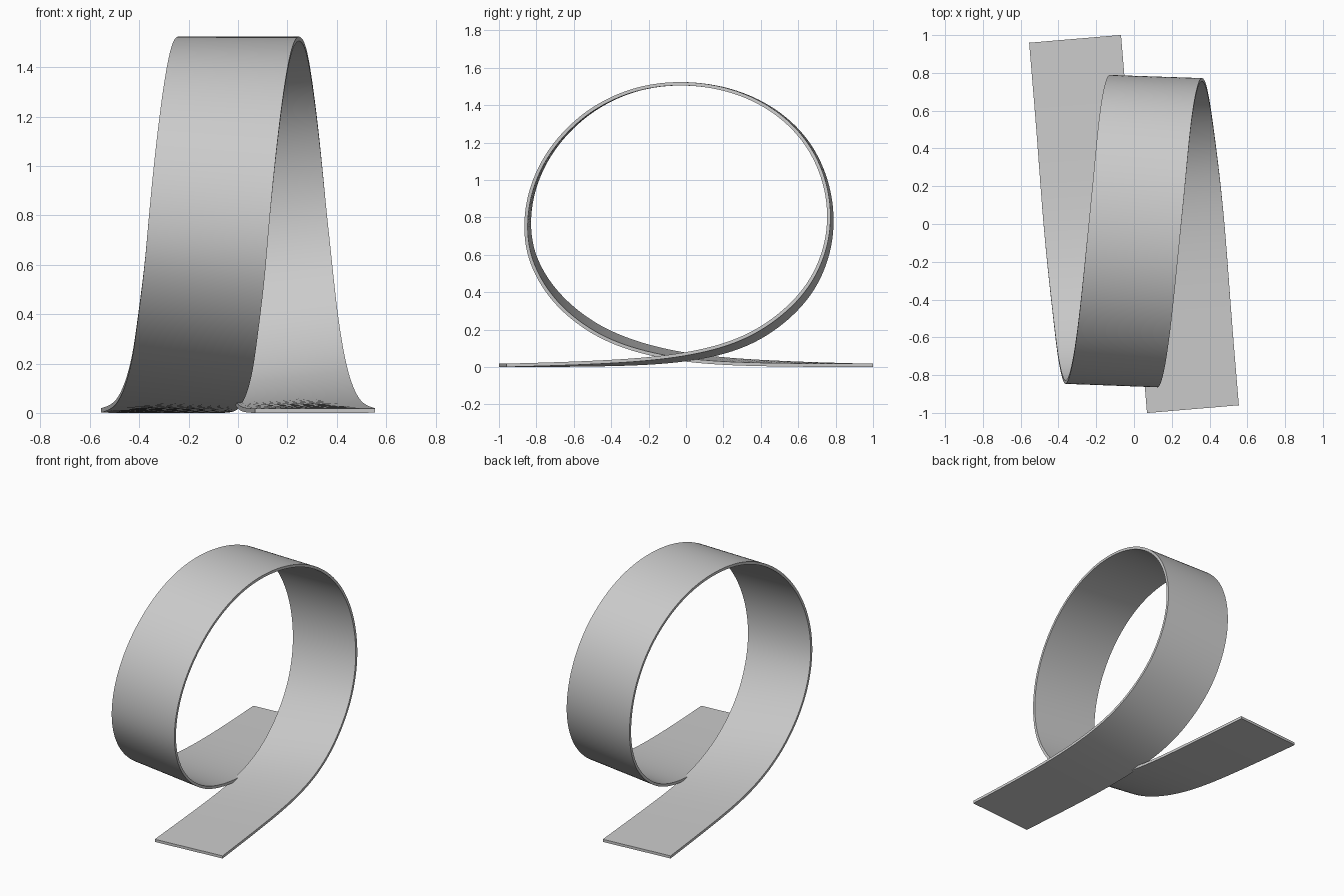
import bpy, bmesh
from mathutils import Vector

if "Cube" in bpy.data.objects:
    bpy.data.objects.remove(bpy.data.objects["Cube"])

# Centre line of the band: x, y, z, and normal lean of its cross-section
PATH = [
    (.312, -.98, .010, 0), (.272, -.5, .019, .006), (.235, 0, .052, .015),
    (.203, .3, .130, .020), (.178, .5, .250, .020), (.155, .66, .415, .017),
    (.135, .75, .61, .012), (.115, .775, .80, .008), (.096, .745, 1.0, .006),
    (.074, .65, 1.2, .005), (.052, .485, 1.365, .003), (.030, .25, 1.48, .001),
    (0, -.05, 1.52, 0), (-.025, -.3, 1.478, -.001), (-.050, -.53, 1.36, -.003),
    (-.077, -.72, 1.165, -.005), (-.100, -.82, .96, -.007), (-.120, -.85, .75, -.009),
    (-.135, -.82, .575, -.013), (-.160, -.70, .375, -.019), (-.183, -.5, .21, -.021),
    (-.205, -.3, .12, -.020), (-.235, 0, .05, -.015), (-.272, .5, .019, -.006),
    (-.312, .98, .010, 0),
]
HALF_W, HALF_T, STEPS = .244, .009, 10


def smooth_path(pts, steps):
    """Chord-length cubic spline through the points."""
    P = [Vector(p) for p in pts]
    n = len(P)
    d = [(P[i + 1] - P[i]).length for i in range(n - 1)]
    s = [(P[i + 1] - P[i]) / d[i] for i in range(n - 1)]
    m = [s[0]] + [(s[i - 1] * d[i] + s[i] * d[i - 1]) / (d[i - 1] + d[i])
                  for i in range(1, n - 1)] + [s[-1]]
    out = []
    for i in range(n - 1):
        for k in range(steps):
            t = k / steps
            a, b = 2*t**3 - 3*t**2 + 1, t**3 - 2*t**2 + t
            out.append(P[i]*a + m[i]*(b*d[i]) + P[i+1]*(1 - a) + m[i+1]*((t**3 - t**2)*d[i]))
    out.append(P[-1])
    # soften small bumps
    for _ in range(25):
        out = [out[0]] + [(out[i-1] + out[i]*2 + out[i+1]) / 4
                          for i in range(1, len(out) - 1)] + [out[-1]]
    return out


# Sweep a thin rectangle along the path
pts = smooth_path(PATH, STEPS)
bm = bmesh.new()
rings = []
for i, p in enumerate(pts):
    c = p.to_3d()
    T = (pts[min(i + 1, len(pts) - 1)].to_3d() - pts[max(i - 1, 0)].to_3d()).normalized()
    X = Vector((1, 0, 0))
    W = (X - T * X.dot(T)).normalized()
    N = T.cross(W)                       # points out of the loop
    side = W * HALF_W - N * p[3]
    th = N * HALF_T
    rings.append([bm.verts.new(c + v) for v in
                  (-side - th, side - th, side + th, -side + th)])
for a, b in zip(rings, rings[1:]):
    for k in range(4):
        j = (k + 1) % 4
        bm.faces.new((a[k], a[j], b[j], b[k]))
bm.faces.new(rings[0])
bm.faces.new(rings[-1])
bmesh.ops.recalc_face_normals(bm, faces=bm.faces)

# Rest the band on the ground
low = min(v.co.z for v in bm.verts)
bmesh.ops.translate(bm, vec=(0, 0, -low), verts=bm.verts)

me = bpy.data.meshes.new("looped_ribbon")
bm.to_mesh(me)
bm.free()
ob = bpy.data.objects.new("looped_ribbon", me)
bpy.context.collection.objects.link(ob)
bpy.context.view_layer.objects.active = ob
ob.select_set(True)
bpy.ops.object.shade_smooth_by_angle()
